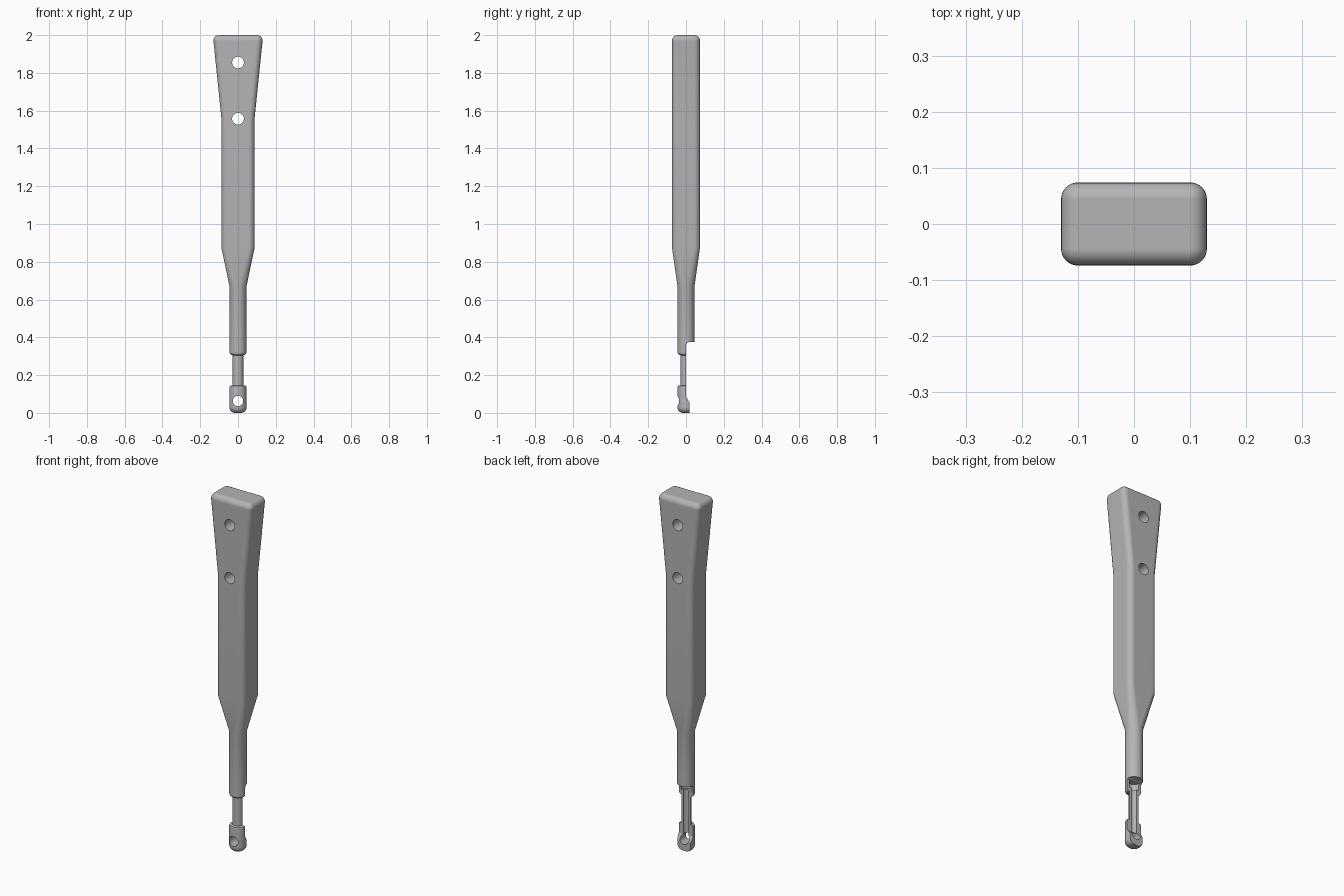
import bpy, bmesh, math
from mathutils import Matrix

cube = bpy.data.objects.get("Cube")
if cube:
    bpy.data.objects.remove(cube, do_unlink=True)

grey = bpy.data.materials.new("plain grey")
grey.use_nodes = True
colour = (0.46, 0.46, 0.46, 1)
grey.diffuse_color = colour
grey.node_tree.nodes["Principled BSDF"].inputs["Base Color"].default_value = colour

STEPS = 8


def finish(name, bm):
    bmesh.ops.recalc_face_normals(bm, faces=bm.faces)
    mesh = bpy.data.meshes.new(name)
    bm.to_mesh(mesh)
    bm.free()
    mesh.materials.append(grey)
    obj = bpy.data.objects.new(name, mesh)
    bpy.context.collection.objects.link(obj)
    return obj


def ring(bm, z, hx, hy, r):
    """Rounded rectangle of half sizes hx, hy and corner radius r."""
    verts = []
    for corner, (sx, sy) in enumerate([(1, 1), (-1, 1), (-1, -1), (1, -1)]):
        for i in range(STEPS + 1):
            a = math.pi / 2 * (corner + i / STEPS)
            verts.append(bm.verts.new((sx * (hx - r) + r * math.cos(a),
                                       sy * (hy - r) + r * math.sin(a), z)))
    return verts


def loft(name, sections):
    bm = bmesh.new()
    rings = [ring(bm, *s) for s in sections]
    n = len(rings[0])
    for low, high in zip(rings, rings[1:]):
        for i in range(n):
            j = (i + 1) % n
            bm.faces.new((low[i], low[j], high[j], high[i]))
    bm.faces.new(rings[0])
    bm.faces.new(rings[-1])
    return finish(name, bm)


def rod(name, radius, length, matrix):
    bm = bmesh.new()
    bmesh.ops.create_cone(bm, cap_ends=True, segments=32, radius1=radius,
                          radius2=radius, depth=length, matrix=matrix)
    return finish(name, bm)


def cross_hole(z, radius):
    return rod("hole_cutter", radius, 0.4,
               Matrix.Translation((0, 0, z)) @ Matrix.Rotation(math.pi / 2, 4, 'X'))


def groove(radius, bottom, top):
    return rod("groove_cutter", radius, top - bottom,
               Matrix.Translation((0, 0.001, (top + bottom) / 2)))


def circle(z, r):
    return (z, r, r, r * 0.98)


# Rounded tip, neck and shank
sections = []
for i in range(7):
    a = math.pi / 2 * i / 6
    sections.append(circle(0.03 * (1 - math.cos(a)), 0.017 + 0.028 * math.sin(a)))
sections += [circle(z, r) for z, r in [
    (0.136, 0.045), (0.143, 0.042), (0.146, 0.028), (0.305, 0.028),
    (0.306, 0.036), (0.311, 0.041), (0.32, 0.045), (0.67, 0.045)]]
# Grip, flaring toward a rounded top
sections += [(0.875, 0.088, 0.074, 0.03), (1.56, 0.088, 0.074, 0.03)]
for i in range(7):
    a = math.pi / 2 * i / 6
    inset = 0.029 * (1 - math.cos(a))
    sections.append((1.97 + 0.03 * math.sin(a), 0.13 - inset, 0.074 - inset, 0.03 - inset))
handle = loft("handle", sections)

# Back cutaway that halves the lower shank, neck and tip
profile = [(0.018, -0.05), (0.018, 0.055), (0.012, 0.066), (0, 0.085), (0, 0.36),
           (0.004, 0.37), (0.014, 0.375), (0.1, 0.375), (0.1, -0.05)]
bm = bmesh.new()
face = bm.faces.new([bm.verts.new((-0.1, y, z)) for y, z in profile])
side = bmesh.ops.extrude_face_region(bm, geom=[face])
bmesh.ops.translate(bm, vec=(0.2, 0, 0),
                    verts=[v for v in side["geom"] if isinstance(v, bmesh.types.BMVert)])
cutters = [finish("back_cutter", bm)]

# Socket and channel inside, then the through holes
cutters += [groove(0.03, 0.332, 0.372), groove(0.016, 0.07, 0.35),
            cross_hole(0.063, 0.027), cross_hole(1.557, 0.031), cross_hole(1.855, 0.031)]

bpy.ops.object.select_all(action='DESELECT')
handle.select_set(True)
bpy.context.view_layer.objects.active = handle
for cutter in cutters:
    cut = handle.modifiers.new("cut", 'BOOLEAN')
    cut.operation = 'DIFFERENCE'
    cut.solver = 'EXACT'
    cut.object = cutter
    bpy.ops.object.modifier_apply(modifier=cut.name)
    bpy.data.objects.remove(cutter, do_unlink=True)

bpy.ops.object.shade_smooth_by_angle(angle=math.radians(25))
weighted = handle.modifiers.new("even_shading", 'WEIGHTED_NORMAL')
weighted.keep_sharp = True
